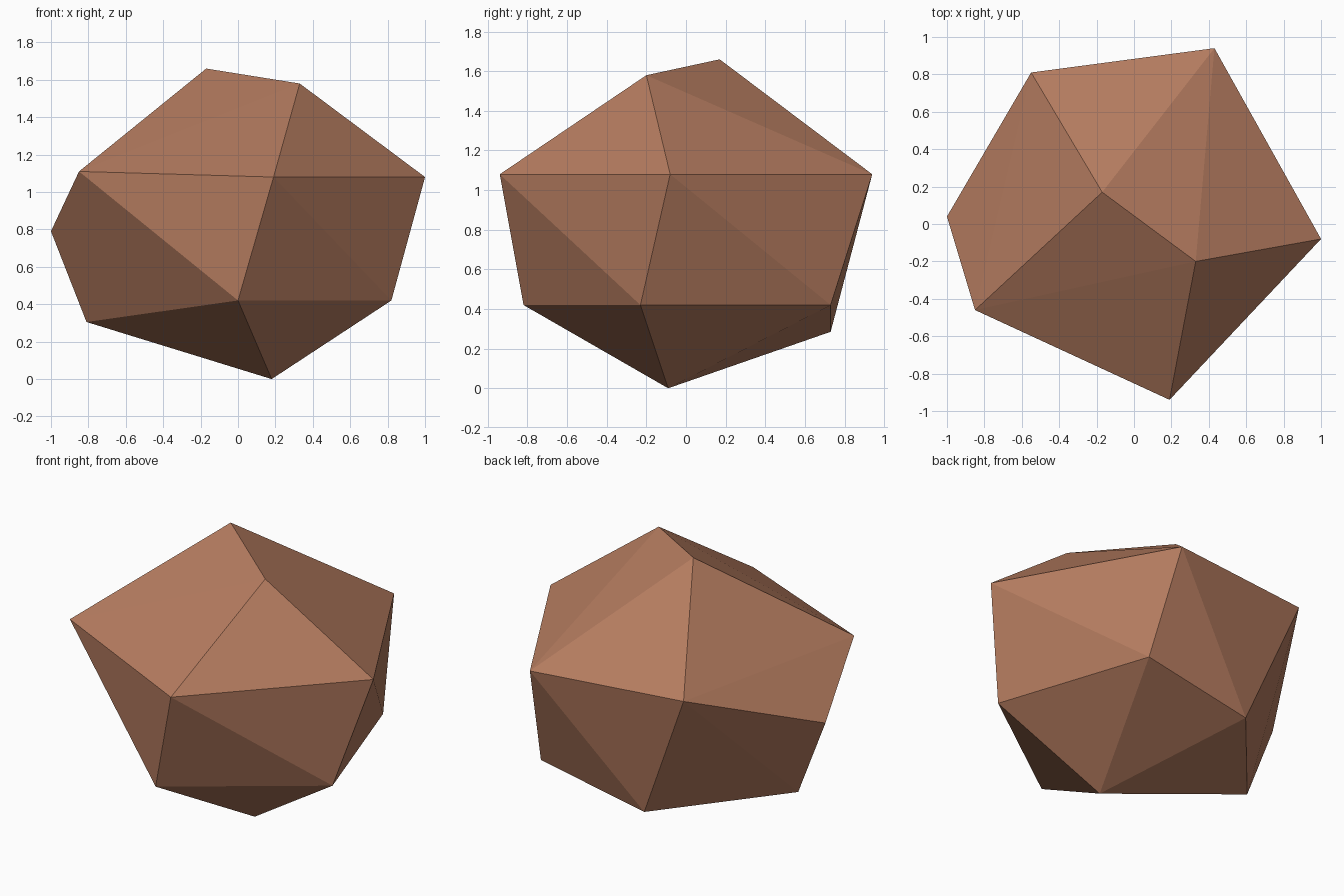
import bpy
import bmesh

if "Cube" in bpy.data.objects:
    bpy.data.objects.remove(bpy.data.objects["Cube"])

# Corner points of the faceted boulder, ring by ring
base = [(0.18, -0.09, 0.0)]
lower_ring = [(0.0, -0.82, 0.42), (0.82, -0.23, 0.42), (0.50, 0.73, 0.42),
              (-0.22, 0.73, 0.285), (-0.81, 0.04, 0.305)]
upper_ring = [(0.19, -0.94, 1.08), (1.0, -0.08, 1.08), (0.43, 0.94, 1.08),
              (-0.55, 0.81, 1.10), (-1.0, 0.04, 0.79), (-0.85, -0.46, 1.11)]
crown = [(0.33, -0.20, 1.58), (-0.17, 0.17, 1.66)]

# Flat-shaded convex rock wrapped around the corners
bm = bmesh.new()
for co in base + lower_ring + upper_ring + crown:
    bm.verts.new(co)
bmesh.ops.convex_hull(bm, input=bm.verts[:])
bmesh.ops.recalc_face_normals(bm, faces=bm.faces[:])
mesh = bpy.data.meshes.new("boulder")
bm.to_mesh(mesh)
bm.free()

# Single reddish-brown stone colour
stone = bpy.data.materials.new("brown_stone")
stone.diffuse_color = (0.46, 0.20, 0.115, 1.0)
stone.use_nodes = True
stone.node_tree.nodes["Principled BSDF"].inputs["Base Color"].default_value = stone.diffuse_color
mesh.materials.append(stone)

boulder = bpy.data.objects.new("boulder", mesh)
bpy.context.collection.objects.link(boulder)
